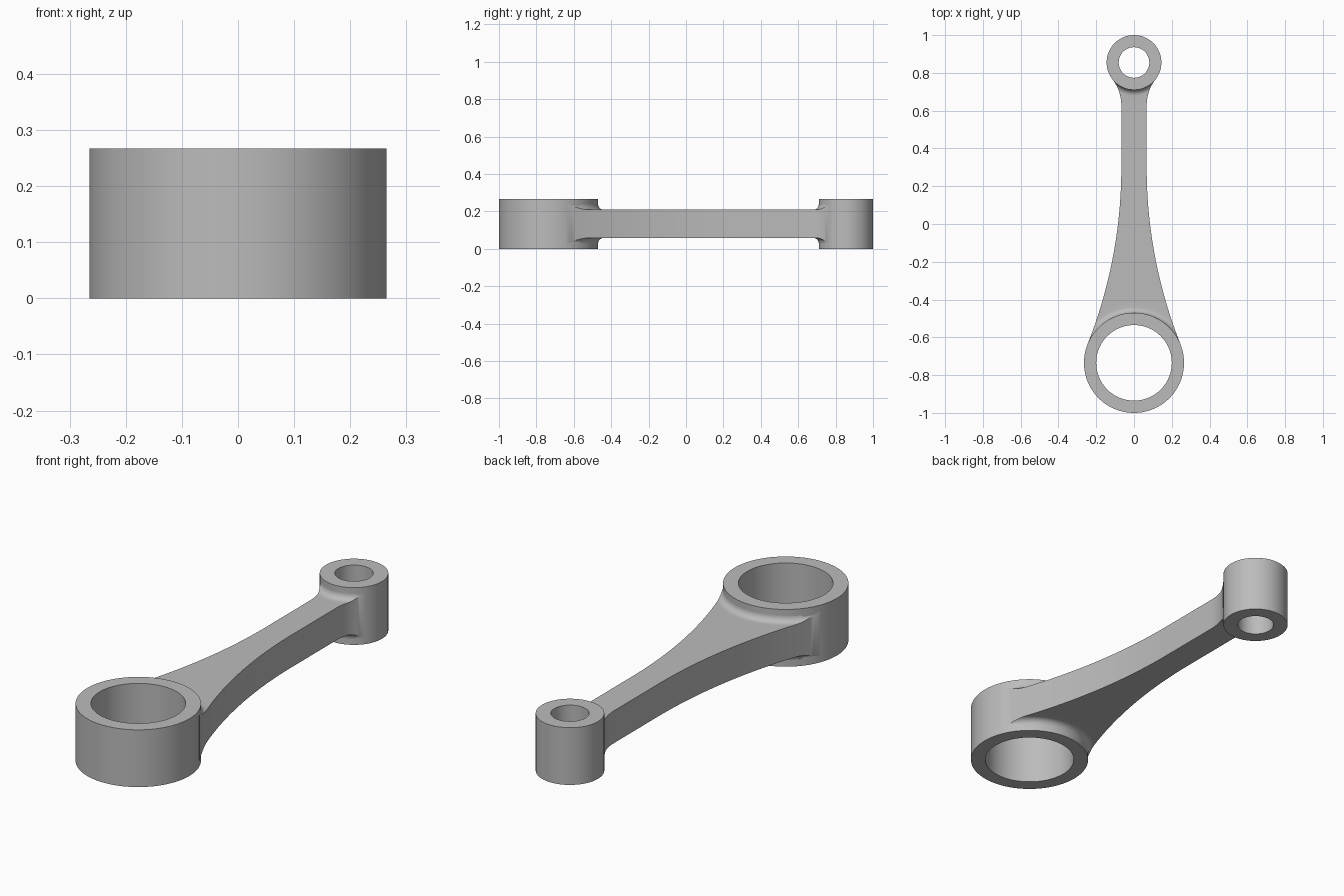
import bpy, bmesh, math

if "Cube" in bpy.data.objects:
    bpy.data.objects.remove(bpy.data.objects["Cube"])

HEIGHT = 0.267                 # full ring height
Z0, Z1 = 0.058, 0.209          # arm underside and top
FILLET = 0.03
BIG = (-0.735, 0.265, 0.2)     # centre y, outer radius, bore radius
SMALL = (0.855, 0.145, 0.081)
HALF = 0.067                   # half width of the straight part of the arm

metal = bpy.data.materials.new("grey metal")
metal.diffuse_color = (0.5, 0.5, 0.5, 1)
metal.use_nodes = True
metal.node_tree.nodes["Principled BSDF"].inputs["Base Color"].default_value = metal.diffuse_color


def finish(name, bm):
    bmesh.ops.recalc_face_normals(bm, faces=bm.faces)
    mesh = bpy.data.meshes.new(name)
    bm.to_mesh(mesh)
    bm.free()
    mesh.materials.append(metal)
    ob = bpy.data.objects.new(name, mesh)
    bpy.context.collection.objects.link(ob)
    bpy.ops.object.select_all(action='DESELECT')
    ob.select_set(True)
    bpy.context.view_layer.objects.active = ob
    bpy.ops.object.shade_smooth_by_angle(angle=math.radians(30))


def ring(name, cy, outer, inner, n=96):
    bm = bmesh.new()
    profile = [(outer, 0), (outer, HEIGHT), (inner, HEIGHT), (inner, 0)]
    loops = []
    for r, z in profile:
        loops.append([bm.verts.new((r * math.cos(2 * math.pi * i / n),
                                    cy + r * math.sin(2 * math.pi * i / n), z))
                      for i in range(n)])
    for k in range(4):
        a, b = loops[k], loops[(k + 1) % 4]
        for i in range(n):
            j = (i + 1) % n
            bm.faces.new((a[i], a[j], b[j], b[i]))
    finish(name, bm)


def flare(ring_def, y_start):
    """Radius and tangent y of the side arc that blends the arm into a ring."""
    cy, R, _ = ring_def
    dy = y_start - cy
    r = (dy * dy + HALF ** 2 - R * R) / (2 * (R - HALF))
    return r, cy + R * dy / (r + R)


Y_BIG, Y_SMALL = 0.3, 0.63     # where the straight part of the arm ends
R_BIG, T_BIG = flare(BIG, Y_BIG)
R_SMALL, T_SMALL = flare(SMALL, Y_SMALL)


def half_width(y):
    if y < Y_BIG:
        return HALF + R_BIG - math.sqrt(R_BIG ** 2 - (y - Y_BIG) ** 2)
    if y > Y_SMALL:
        return HALF + R_SMALL - math.sqrt(R_SMALL ** 2 - (y - Y_SMALL) ** 2)
    return HALF


def solve(u, ring_def, near, far, d):
    """y on arm column u that lies at distance d outside the ring."""
    cy, R, _ = ring_def
    for _ in range(40):
        mid = (near + far) / 2
        if math.hypot(u * half_width(mid), mid - cy) < R + d:
            near = mid
        else:
            far = mid
    return near


def arm():
    cols, steps, mids = 24, 8, 48
    arcs = [math.pi / 2 * k / steps for k in range(steps + 1)]
    columns = []
    for c in range(cols + 1):
        u = 2 * c / cols - 1
        ends = []
        for rd, near, far in ((BIG, T_BIG, 0.2), (SMALL, T_SMALL, 0.5)):
            pts = []
            for a in arcs:
                y = solve(u, rd, near, far, FILLET * (1 - math.cos(a)))
                pts.append((u * half_width(y), y, FILLET * (1 - math.sin(a))))
            # Extra row buried inside the ring wall
            x, y, rise = pts[0]
            s = 1 - 0.02 / rd[1]
            ends.append([(x * s, rd[0] + (y - rd[0]) * s, rise)] + pts)
        ya, yb = ends[0][-1][1], ends[1][-1][1]
        middle = []
        for m in range(1, mids):
            y = ya + (yb - ya) * m / mids
            middle.append((u * half_width(y), y, 0))
        columns.append(ends[0] + middle + ends[1][::-1])

    bm = bmesh.new()
    top = [[bm.verts.new((x, y, Z1 + h)) for x, y, h in col] for col in columns]
    low = [[bm.verts.new((x, y, Z0 - h)) for x, y, h in col] for col in columns]
    rows = len(columns[0])
    for c in range(cols):
        for r in range(rows - 1):
            for g in (top, low):
                bm.faces.new((g[c][r], g[c + 1][r], g[c + 1][r + 1], g[c][r + 1]))
        for r in (0, rows - 1):
            bm.faces.new((top[c][r], top[c + 1][r], low[c + 1][r], low[c][r]))
    for c in (0, cols):
        for r in range(rows - 1):
            bm.faces.new((top[c][r], top[c][r + 1], low[c][r + 1], low[c][r]))
    finish("connecting_arm", bm)


ring("large_ring", *BIG)
ring("small_ring", *SMALL)
arm()
